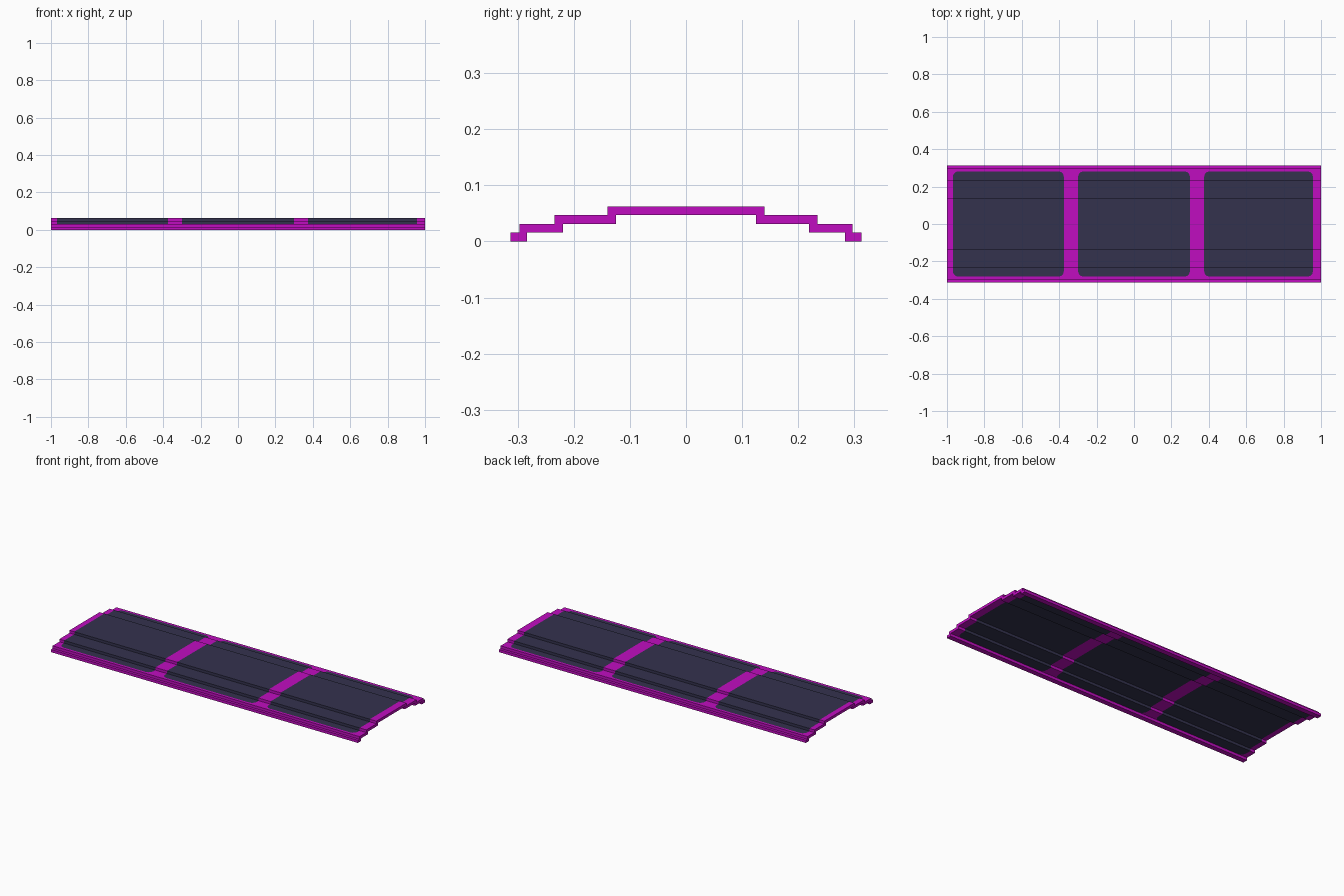
import bpy, bmesh, math
from mathutils import Vector

cube = bpy.data.objects.get("Cube")
if cube:
    bpy.data.objects.remove(cube, do_unlink=True)


def material(name, color):
    m = bpy.data.materials.new(name)
    m.use_nodes = True
    m.diffuse_color = color
    m.node_tree.nodes["Principled BSDF"].inputs["Base Color"].default_value = color
    return m


magenta = material("magenta frame", (0.527, 0.004, 0.527, 1))
slate = material("dark slate panel", (0.034, 0.032, 0.076, 1))

U = 1 / 64                                        # step height and thickness
WINDOWS = [(-0.969, -0.375), (-0.299, 0.299), (0.375, 0.957)]
HALF_Y = 0.282                                    # half depth of the panels
R = 0.03                                          # panel corner radius
CHORDS = [math.radians(a) for a in (15, 45, 75)]  # corner facets
CHORD_DIST = R * math.cos(math.radians(15))

# Stepped arch cross-section: (y, z level), mirrored across y = 0
outer = [(0.3125, 0), (0.3125, 1), (0.297, 1), (0.297, 2),
         (0.234, 2), (0.234, 3), (0.14, 3), (0.14, 4)]
inner = [(0.125, 3), (0.125, 2), (0.219, 2), (0.219, 1), (0.283, 1), (0.283, 0)]
profile = (outer + [(-y, z) for y, z in reversed(outer)]
           + [(-y, z) for y, z in reversed(inner)] + inner)

# Extrude the cross-section along x as an open tube
bm = bmesh.new()
ends = [[bm.verts.new((x, y, z * U)) for y, z in profile] for x in (-1, 1)]
n = len(profile)
for i in range(n):
    j = (i + 1) % n
    bm.faces.new((ends[0][i], ends[0][j], ends[1][j], ends[1][i]))


def cut(point, normal, faces):
    geom = set(faces)
    for f in faces:
        geom.update(f.edges)
        geom.update(f.verts)
    bmesh.ops.bisect_plane(bm, geom=list(geom), dist=1e-6,
                           plane_co=point, plane_no=normal)


# Cut along the panel edges and corner boxes
for x0, x1 in WINDOWS:
    for x in (x0, x0 + R, x1 - R, x1):
        cut((x, 0, 0), (1, 0, 0), bm.faces[:])
for y in (HALF_Y, HALF_Y - R):
    for s in (-1, 1):
        cut((0, s * y, 0), (0, 1, 0), bm.faces[:])

# Facet the rounded corners
for window in WINDOWS:
    for sx, xe in zip((-1, 1), window):
        for sy in (-1, 1):
            c = Vector((xe - sx * R, sy * (HALF_Y - R), 0))
            for a in CHORDS:
                d = Vector((sx * math.cos(a), sy * math.sin(a), 0))
                box = []
                for f in bm.faces:
                    p = f.calc_center_median() - c
                    if 0 < p.x * sx < R and 0 < p.y * sy < R:
                        box.append(f)
                cut(c + d * CHORD_DIST, d, box)


def in_panel(p):
    for x0, x1 in WINDOWS:
        if x0 < p.x < x1 and abs(p.y) < HALF_Y:
            dx = abs(p.x - (x0 + x1) / 2) - ((x1 - x0) / 2 - R)
            dy = abs(p.y) - (HALF_Y - R)
            if dx <= 0 or dy <= 0:
                return True
            return all(dx * math.cos(a) + dy * math.sin(a) < CHORD_DIST for a in CHORDS)
    return False


# Colour the panels on both upper and lower surfaces
for f in bm.faces:
    f.material_index = int(in_panel(f.calc_center_median()))

# Close both ends in the frame colour
rim = [e for e in bm.edges if e.is_boundary]
for f in bmesh.ops.holes_fill(bm, edges=rim, sides=0)["faces"]:
    f.material_index = 0
bmesh.ops.recalc_face_normals(bm, faces=bm.faces[:])

mesh = bpy.data.meshes.new("stepped_panel")
bm.to_mesh(mesh)
bm.free()
mesh.materials.append(magenta)
mesh.materials.append(slate)
panel = bpy.data.objects.new("stepped_panel", mesh)
bpy.context.collection.objects.link(panel)
